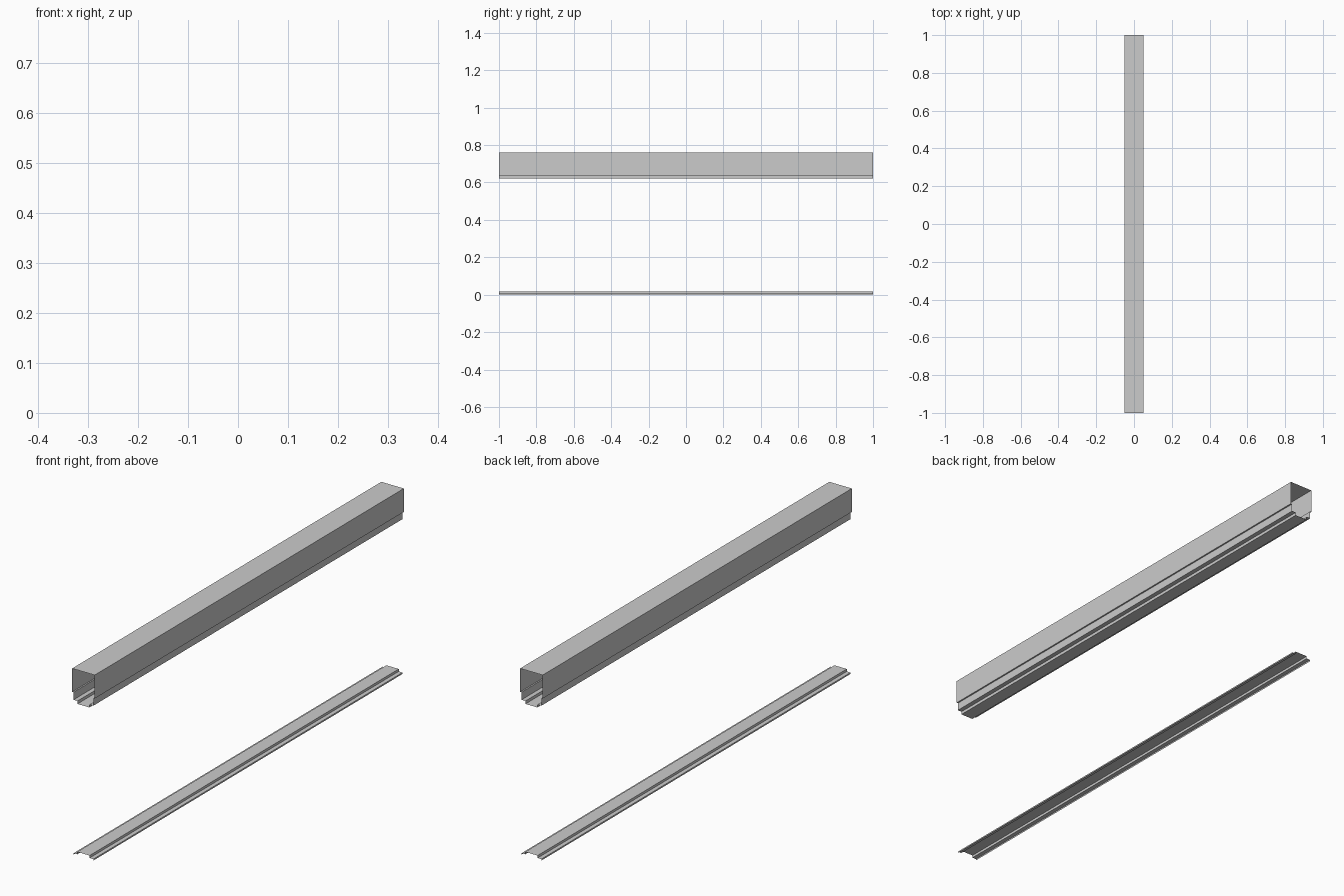
import bpy, bmesh

if "Cube" in bpy.data.objects:
    bpy.data.objects.remove(bpy.data.objects["Cube"])

HALF_LEN = 1.0


def mirrored(half):
    """Mirror a right-hand half profile (x, z) across x = 0."""
    return half + [(-x, z) for x, z in reversed(half)]


def extrude_profile(name, points, closed):
    """Sweep a thin sheet profile along y, leaving both ends open."""
    bm = bmesh.new()
    verts = [bm.verts.new((x, -HALF_LEN, z)) for x, z in points]
    pairs = list(zip(verts, verts[1:]))
    if closed:
        pairs.append((verts[-1], verts[0]))
    edges = [bm.edges.new(p) for p in pairs]
    new = bmesh.ops.extrude_edge_only(bm, edges=edges)["geom"]
    moved = [g for g in new if isinstance(g, bmesh.types.BMVert)]
    bmesh.ops.translate(bm, verts=moved, vec=(0, 2 * HALF_LEN, 0))
    bmesh.ops.recalc_face_normals(bm, faces=bm.faces)
    if not closed:
        # the cover strip's crown should face up
        crown = max(bm.faces, key=lambda f: f.calc_center_median().z)
        if crown.normal.z < 0:
            bmesh.ops.reverse_faces(bm, faces=bm.faces)
    mesh = bpy.data.meshes.new(name)
    bm.to_mesh(mesh)
    bm.free()
    obj = bpy.data.objects.new(name, mesh)
    bpy.context.collection.objects.link(obj)
    return obj


# Upper box channel: flat top, straight walls, stepped underside
channel_half = [(0.051, 0.761), (0.051, 0.665), (0.045, 0.665),
                (0.045, 0.634), (0.027, 0.634), (0.027, 0.622)]
extrude_profile("box_channel", mirrored(channel_half), closed=True)

# Lower cover strip: raised crown, side flanges and small lips
strip_half = [(0.045, 0.0), (0.045, 0.006), (0.028, 0.006), (0.028, 0.016)]
extrude_profile("cover_strip", mirrored(strip_half), closed=False)
